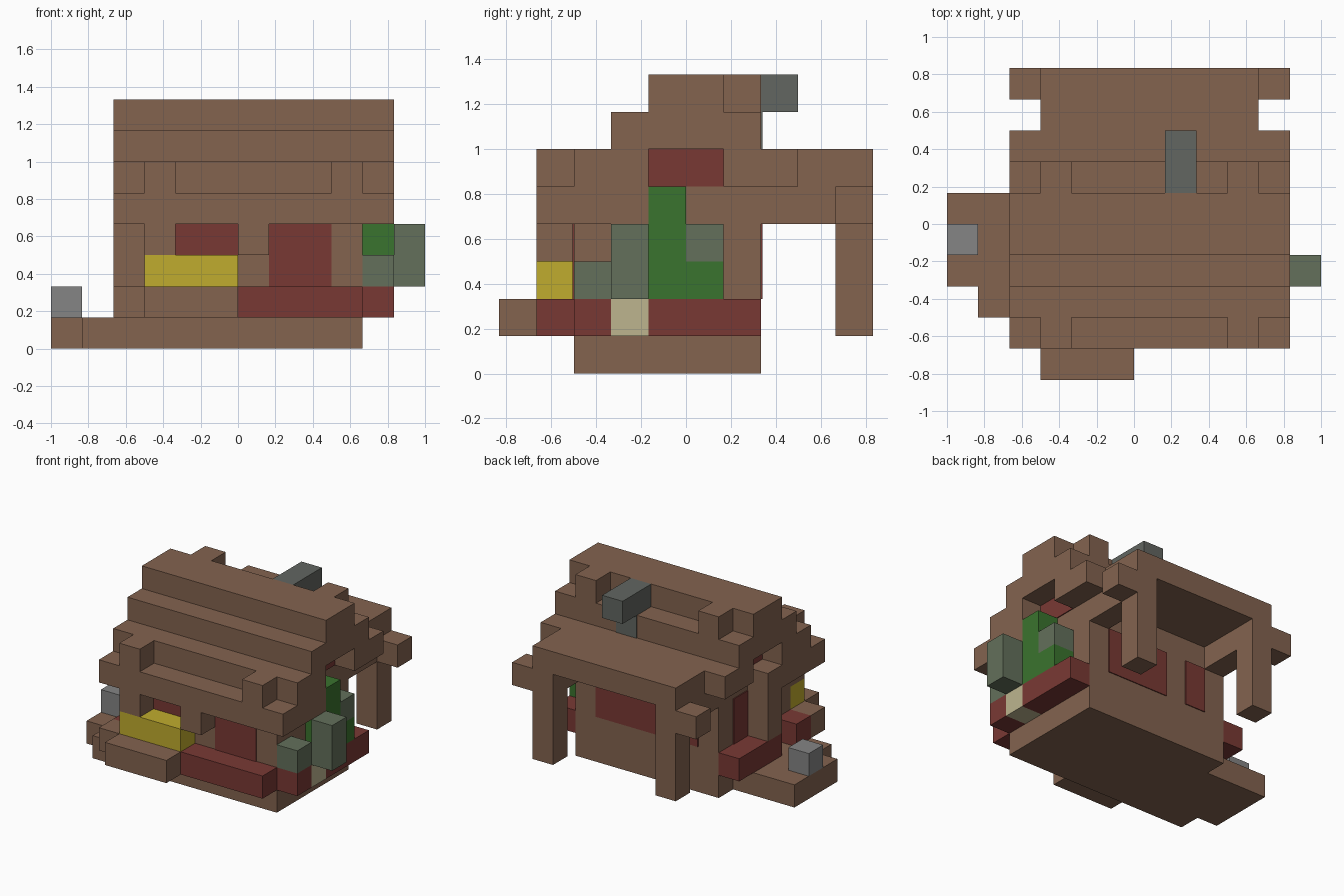
import bpy
import bmesh
from mathutils import Matrix, Vector

old = bpy.data.objects.get("Cube")
if old:
    bpy.data.objects.remove(old, do_unlink=True)

UNIT = 1 / 6      # size of one building block
PLATE = 0.04      # plate thickness in blocks


def material(name, rgb):
    linear = [(c / 255 / 12.92) if c < 11 else ((c / 255 + 0.055) / 1.055) ** 2.4 for c in rgb]
    mat = bpy.data.materials.new(name)
    mat.use_nodes = True
    mat.diffuse_color = (*linear, 1)
    mat.node_tree.nodes["Principled BSDF"].inputs["Base Color"].default_value = (*linear, 1)
    return mat


wood = material("brown wood", (131, 99, 79))
red = material("dark red", (121, 57, 52))
yellow = material("yellow", (192, 172, 46))
green = material("leaf green", (58, 115, 46))
moss = material("mossy green grey", (99, 112, 91))
stone = material("chimney grey", (98, 102, 97))
grey = material("light grey", (133, 133, 133))
beige = material("beige", (189, 181, 143))


def box(name, mat, x, y, z):
    """Block given by its (low, high) range on each axis, in block units."""
    low, high = Vector((x[0], y[0], z[0])), Vector((x[1], y[1], z[1]))
    size = (high - low) * UNIT
    bm = bmesh.new()
    bmesh.ops.create_cube(bm, size=1, matrix=Matrix.Diagonal((*size, 1)))
    mesh = bpy.data.meshes.new(name)
    bm.to_mesh(mesh)
    bm.free()
    mesh.materials.append(mat)
    obj = bpy.data.objects.new(name, mesh)
    obj.location = (low + high) / 2 * UNIT
    bpy.context.collection.objects.link(obj)
    return obj


def pair(name, mat, x, y, z):
    """Same block on both sides of the house, whose middle is at x = 0.5."""
    box("left_" + name, mat, x, y, z)
    box("right_" + name, mat, (1 - x[1], 1 - x[0]), y, z)


HOUSE = (-3, 4)
EAVES = (-4, 5)

# Ground slab with side terrace
box("foundation", wood, HOUSE, (-3, 2), (0, 1))
box("terrace", wood, (-5, -3), (-3, 1), (0, 1))
box("terrace_end", wood, (-6, -5), (-2, 1), (0, 1))
box("terrace_stone", grey, (-6, -5), (-1, 0), (1, 2))

# Walls
box("walls", wood, HOUSE, (-3, 2), (1, 5))
box("attic_walls", wood, HOUSE, (-2, 2), (5, 6))

# Front steps, ledges and flower box
box("front_step", wood, (-3, 0), (-5, -3), (1, 2))
box("front_corner_block", wood, (-4, -3), (-4, -3), (1, 2))
box("front_ledge", red, (0, 4), (-4, -3), (1, 2))
box("flower_box", yellow, (-3, 0), (-4, -3), (2, 3))
for x in (-3, 0):
    box("front_bracket", wood, (x, x + 1), (-4, -3), (3, 4))
pair("side_ledge", red, (4, 5), (-1, 2), (1, 2))
pair("corner_ledge", red, (4, 5), (-3, -2), (1, 2))
box("side_sill", beige, (4, 5), (-2, -1), (1, 2))

# Plants and posts beside the walls
box("corner_bush", moss, (4, 5), (-3, -2), (2, 3))
box("side_bush", moss, (5, 6), (-2, -1), (2, 4))
box("vine", green, (4, 5), (-1, 0), (2, 5))
box("low_vine", green, (4, 5), (0, 1), (2, 3))
box("upper_bush", moss, (4, 5), (0, 1), (3, 4))
box("side_post", wood, (-4, -3), (-1, 0), (2, 5))

# Doors and windows as thin plates
front, back = (-3 - PLATE, -3), (2, 2 + PLATE)
box("front_window", red, (-2, 0), front, (3, 4))
box("front_door", red, (1, 3), front, (2, 4))
box("back_wide_window", red, (0, 3), back, (2, 4))
box("back_narrow_window", red, (-2, -1), back, (2, 4))
box("side_window", red, (-3 - PLATE, -3), (0, 1), (2, 4))
pair("gable_panel", red, (4, 4 + PLATE), (-1, 1), (5, 6))

# Stepped roof
box("roof_front_eaves", wood, EAVES, (-4, -1), (4, 5))
box("roof_front_step", wood, EAVES, (-3, -1), (5, 6))
box("roof_upper_step", wood, EAVES, (-2, 2), (6, 7))
box("roof_ridge", wood, EAVES, (-1, 1), (7, 8))
box("roof_back_step", wood, EAVES, (1, 3), (5, 6))
pair("front_rafter", wood, (3, 4), (-4, -3), (5, 6))
pair("back_rafter", wood, (3, 4), (1, 2), (7, 8))

# Back porch
box("porch_roof", wood, HOUSE, (3, 5), (5, 6))
pair("porch_beam", wood, (3, 4), (2, 4), (4, 5))
pair("porch_post", wood, (3, 4), (4, 5), (1, 5))
pair("porch_beam_end", wood, (4, 5), (4, 5), (4, 5))

# Chimney
box("chimney", stone, (1, 2), (1, 3), (7, 8))
box("chimney_base", stone, (1, 2), back, (6, 7))
